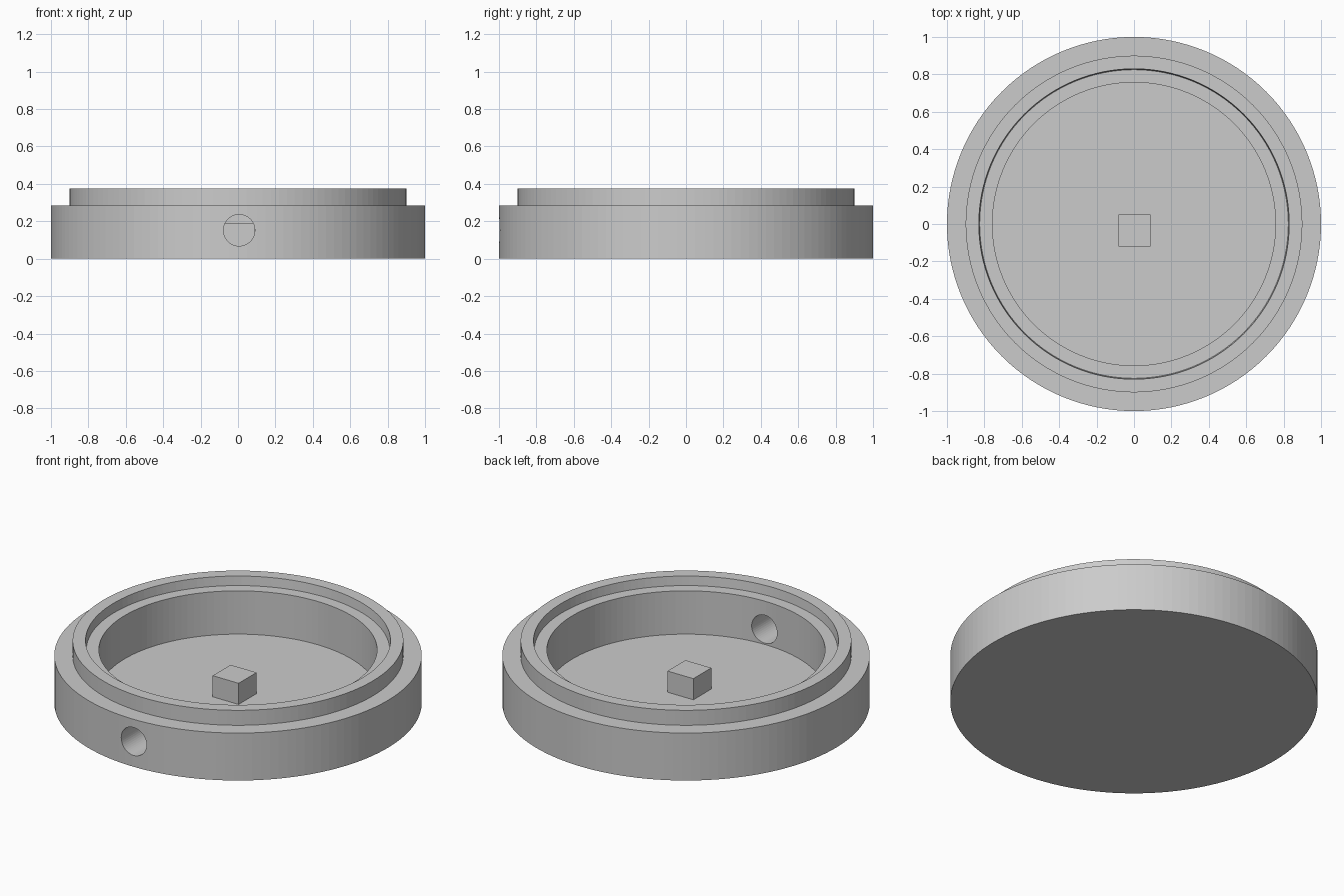
import bpy, bmesh, math
from mathutils import Matrix, Vector

if "Cube" in bpy.data.objects:
    bpy.data.objects.remove(bpy.data.objects["Cube"])

SEGMENTS = 128
FLOOR_Z = 0.06

grey = bpy.data.materials.new("plain_grey")
grey.use_nodes = True
grey.diffuse_color = (0.6, 0.6, 0.6, 1)
grey.node_tree.nodes["Principled BSDF"].inputs["Base Color"].default_value = (0.6, 0.6, 0.6, 1)


def add_object(name, bm):
    bmesh.ops.recalc_face_normals(bm, faces=bm.faces)
    mesh = bpy.data.meshes.new(name)
    bm.to_mesh(mesh)
    bm.free()
    mesh.materials.append(grey)
    obj = bpy.data.objects.new(name, mesh)
    bpy.context.collection.objects.link(obj)
    return obj


def lathe(name, profile):
    """Turn an (r, z) profile about z and cap its two open ends."""
    bm = bmesh.new()
    rings = []
    for r, z in profile:
        ring = bmesh.ops.create_circle(bm, segments=SEGMENTS, radius=r,
                                       matrix=Matrix.Translation((0, 0, z)))
        rings.append(ring["verts"])
    for a, b in zip(rings, rings[1:]):
        for i in range(SEGMENTS):
            j = (i + 1) % SEGMENTS
            bm.faces.new((a[i], a[j], b[j], b[i]))
    bm.faces.new(rings[0])
    bm.faces.new(rings[-1])
    return add_object(name, bm)


# Round housing: outer wall, raised lip, inner ledge and sunken floor
housing = lathe("round_housing", [
    (1.0, 0), (1.0, 0.285), (0.9, 0.285), (0.9, 0.375),
    (0.83, 0.375), (0.825, 0.32), (0.757, 0.32), (0.757, FLOOR_Z)])

# Cable hole through the front wall
bm = bmesh.new()
bmesh.ops.create_cone(bm, cap_ends=True, segments=48, radius1=0.084, radius2=0.084, depth=0.6,
                      matrix=Matrix.Translation((0.006, -0.9, 0.152)) @ Matrix.Rotation(math.pi / 2, 4, "X"))
cutter = add_object("hole_cutter", bm)
cutter.hide_render = True
cut = housing.modifiers.new("cable_hole", "BOOLEAN")
cut.operation = "DIFFERENCE"
cut.solver = "EXACT"
cut.object = cutter
bpy.context.view_layer.objects.active = housing
bpy.ops.object.modifier_apply(modifier=cut.name)
bpy.data.objects.remove(cutter)

# Small block standing on the floor
bm = bmesh.new()
low, high = Vector((-0.084, -0.12, FLOOR_Z - 0.02)), Vector((0.088, 0.05, 0.187))
bmesh.ops.create_cube(bm, size=1, matrix=Matrix.Translation((low + high) / 2)
                      @ Matrix.Diagonal((*(high - low), 1)))
add_object("floor_block", bm)
